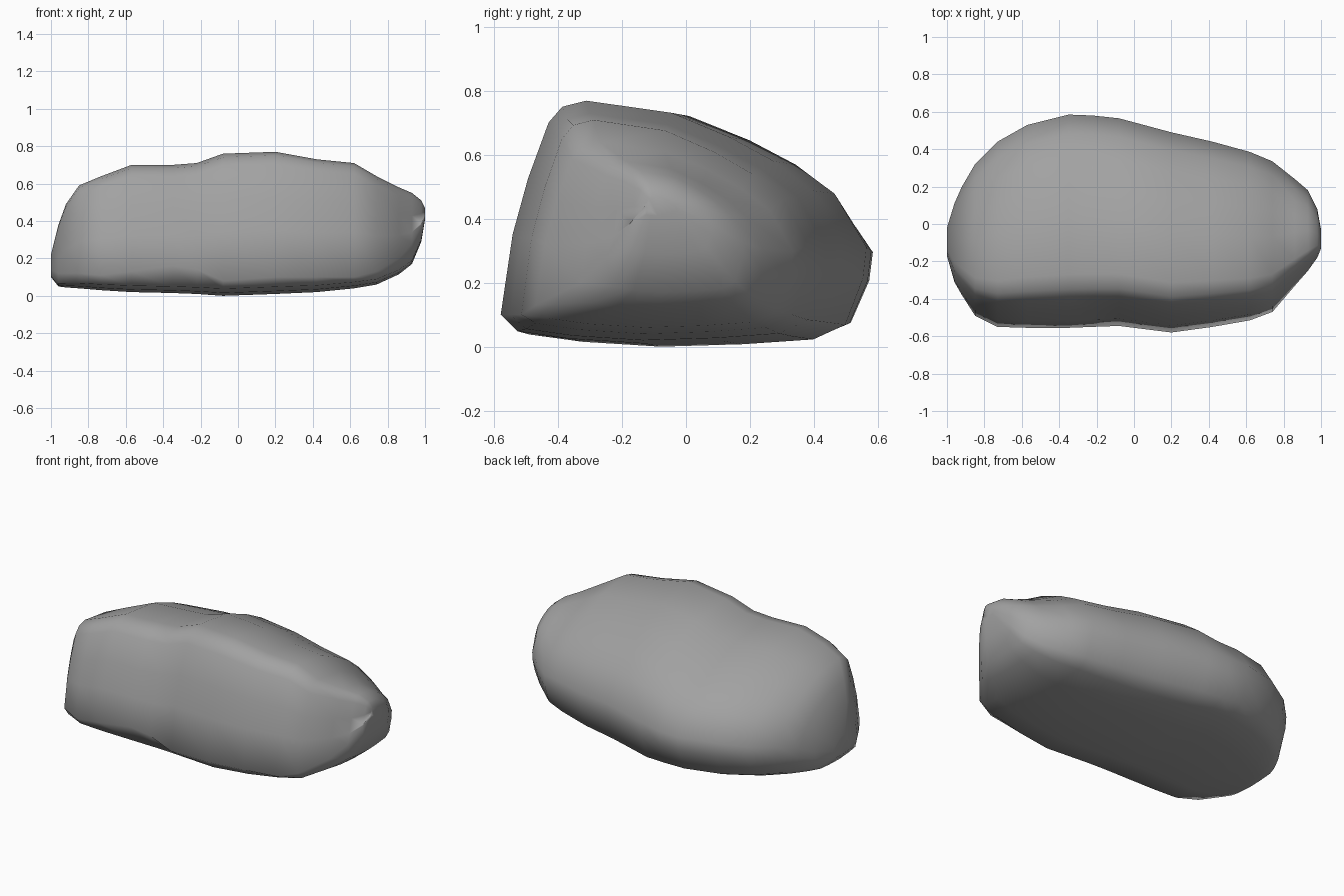
import bpy
import bmesh

cube = bpy.data.objects.get("Cube")
if cube:
    bpy.data.objects.remove(cube, do_unlink=True)

# Plain grey stone
stone = bpy.data.materials.new("grey_stone")
stone.use_nodes = True
grey = (0.36, 0.36, 0.36, 1)
stone.diffuse_color = grey
bsdf = next(n for n in stone.node_tree.nodes if n.type == "BSDF_PRINCIPLED")
bsdf.inputs["Base Color"].default_value = grey
bsdf.inputs["Roughness"].default_value = 0.9

# Cross-section as fractions of depth and height:
# flat underside, rounded back, long sloping top, steep front
SECTION = [(.05, .05), (.2, .02), (.42, 0), (.65, .01), (.85, .03),
           (.94, .09), (.99, .28), (1, .41), (.91, .63), (.8, .75),
           (.67, .85), (.5, .95), (.25, 1), (.18, .975), (.14, .91),
           (.08, .68), (.035, .45)]

# Stations along the length: x, front, back, bottom, top, height of front lip
STATIONS = [
    (-1, -.17, -.02, .1, .22, .14),
    (-.96, -.31, .11, .05, .38, .12),
    (-.92, -.38, .2, .045, .49, .12),
    (-.85, -.49, .32, .04, .59, .12),
    (-.73, -.55, .44, .03, .64, .11),
    (-.57, -.555, .53, .02, .7, .13),
    (-.35, -.555, .585, .015, .7, .16),
    (-.22, -.55, .58, .01, .71, .14),
    (-.08, -.545, .565, 0, .76, .08),
    (.2, -.58, .49, .01, .77, .1),
    (.42, -.55, .44, .02, .73, .1),
    (.62, -.515, .385, .04, .71, .1),
    (.74, -.47, .335, .06, .64, .13),
    (.86, -.33, .24, .115, .58, .2),
    (.93, -.25, .18, .17, .55, .28),
    (.98, -.18, .08, .29, .51, .38),
    (1, -.13, -.03, .41, .47, .44),
]


def section_ring(bm, x, front, back, bottom, top, lip):
    """One closed loop of the boulder, starting at its front lip."""
    points = [(front, lip)]
    points += [(front + u * (back - front), bottom + v * (top - bottom))
               for u, v in SECTION]
    return [bm.verts.new((x, y, z)) for y, z in points]


# Boulder: skin the sections and close both ends
bm = bmesh.new()
rings = [section_ring(bm, *station) for station in STATIONS]
count = len(rings[0])
for a, b in zip(rings, rings[1:]):
    for i in range(count):
        j = (i + 1) % count
        bm.faces.new((a[i], a[j], b[j], b[i]))
bm.faces.new(rings[0])
bm.faces.new(rings[-1])
bmesh.ops.recalc_face_normals(bm, faces=bm.faces)
for face in bm.faces:
    face.smooth = True

mesh = bpy.data.meshes.new("boulder")
bm.to_mesh(mesh)
bm.free()
mesh.materials.append(stone)
boulder = bpy.data.objects.new("boulder", mesh)
bpy.context.collection.objects.link(boulder)
